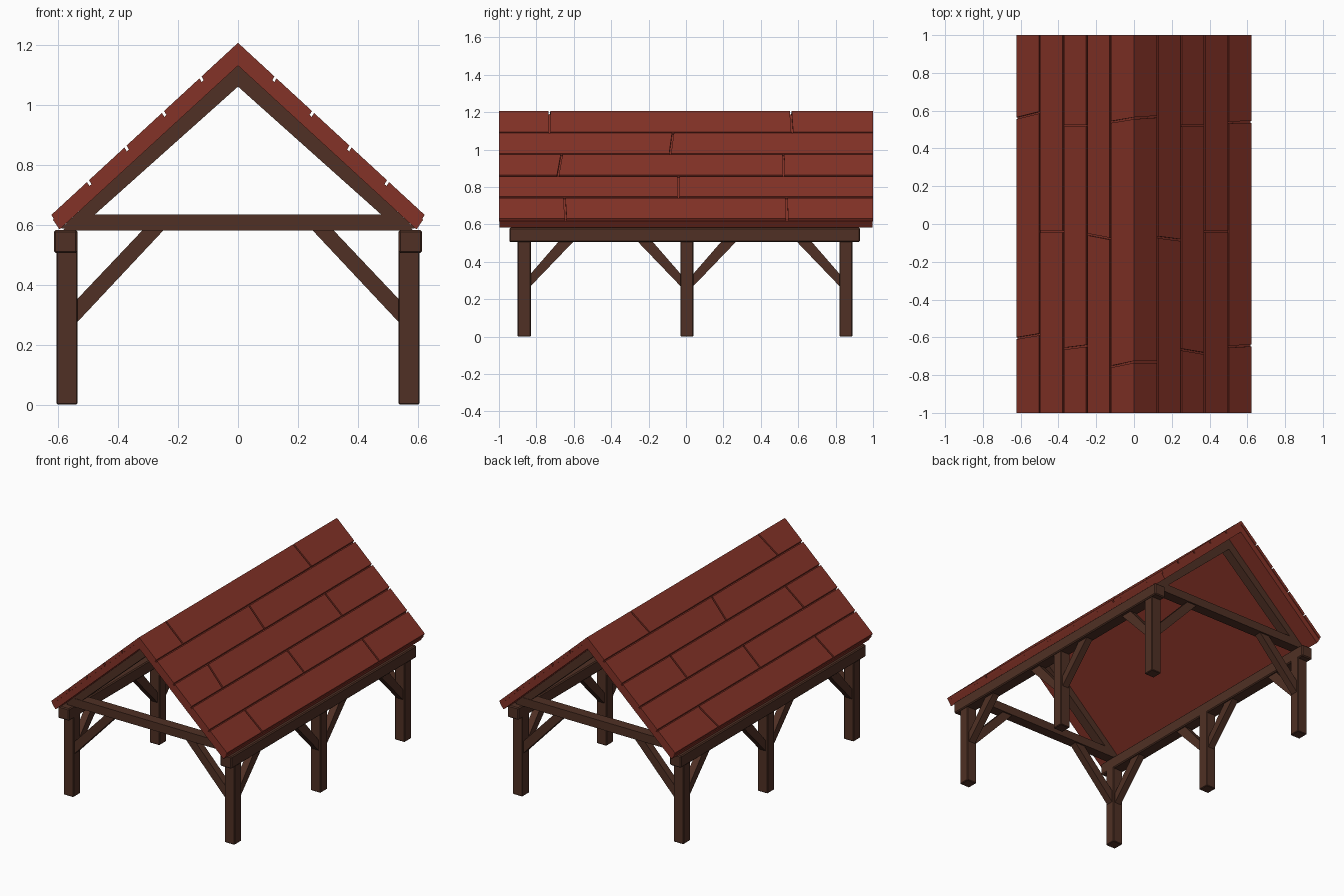
import bpy, bmesh

if "Cube" in bpy.data.objects:
    bpy.data.objects.remove(bpy.data.objects["Cube"])


def material(name, rgb):
    m = bpy.data.materials.new(name)
    m.diffuse_color = (*rgb, 1)
    m.use_nodes = True
    m.node_tree.nodes["Principled BSDF"].inputs["Base Color"].default_value = m.diffuse_color
    return m


WOOD = material("dark_wood", (0.08, 0.03, 0.018))
RED = material("red_boards", (0.23, 0.032, 0.02))


def solid(name, points, mat, bevel=0):
    """Convex flat-faced part through the given corner points."""
    bm = bmesh.new()
    for p in points:
        bm.verts.new(p)
    bmesh.ops.convex_hull(bm, input=bm.verts[:])
    bmesh.ops.dissolve_limit(bm, angle_limit=0.01, verts=bm.verts[:], edges=bm.edges[:])
    bmesh.ops.recalc_face_normals(bm, faces=bm.faces[:])
    me = bpy.data.meshes.new(name)
    bm.to_mesh(me)
    bm.free()
    me.materials.append(mat)
    ob = bpy.data.objects.new(name, me)
    bpy.context.collection.objects.link(ob)
    if bevel:
        mod = ob.modifiers.new("worn_edges", "BEVEL")
        mod.width = bevel
        mod.segments = 1
    return ob


def prism_y(name, xz, y0, y1, mat, bevel=0):
    return solid(name, [(x, y, z) for y in (y0, y1) for x, z in xz], mat, bevel)


def prism_x(name, yz, x0, x1, mat, bevel=0):
    return solid(name, [(x, y, z) for x in (x0, x1) for y, z in yz], mat, bevel)


def rect(a0, a1, b0, b1):
    return [(a0, b0), (a1, b0), (a1, b1), (a0, b1)]


POST_Y = (-0.865, 0.005, 0.855)
H = 0.035

for s, side in ((-1, "left"), (1, "right")):
    # posts
    for y in POST_Y:
        prism_y(f"{side}_post", rect(s * 0.535, s * 0.605, 0, 0.54), y - H, y + H, WOOD, 0.004)
    # wall plate along the post tops
    prism_y(f"{side}_wall_plate", rect(s * 0.535, s * 0.614, 0.505, 0.582),
            -0.945, 0.93, WOOD, 0.006)
    # braces from posts up to the wall plate
    for y, d in ((POST_Y[0], 1), (POST_Y[1], -1), (POST_Y[1], 1), (POST_Y[2], -1)):
        e = y + d * H
        prism_x(f"{side}_plate_brace",
                [(e - d * 0.01, 0.26), (e - d * 0.01, 0.325),
                 (e + d * 0.155, 0.515), (e + d * 0.235, 0.515)],
                s * 0.548, s * 0.592, WOOD)
    for y in (POST_Y[0], POST_Y[2]):
        # braces from posts up to the tie beam
        prism_y("tie_brace",
                [(s * 0.545, 0.265), (s * 0.545, 0.342), (s * 0.31, 0.59), (s * 0.24, 0.59)],
                y - 0.023, y + 0.023, WOOD)
        # gable rafters
        prism_y(f"{side}_rafter",
                [(0, 1.06), (0, 1.135), (s * 0.59, 0.588), (s * 0.535, 0.582)],
                y - 0.03, y + 0.03, WOOD)

# tie beams at both gable ends
for y in (POST_Y[0], POST_Y[2]):
    prism_y("tie_beam", [(-0.585, 0.58), (0.585, 0.58), (0.53, 0.634), (-0.53, 0.634)],
            y - 0.033, y + 0.033, WOOD)

# roof boards: (y at upper edge, y at lower edge) of each joint, per course
JOINTS = {
    -1: [[(-0.73, -0.755), (0.56, 0.54)], [(-0.078, -0.055)],
         [(-0.645, -0.66), (0.52, 0.52)], [(-0.04, -0.04)],
         [(-0.585, -0.605), (0.59, 0.56)]],
    1: [[(-0.73, -0.73), (0.56, 0.568)], [(-0.07, -0.085)],
        [(-0.665, -0.685), (0.52, 0.522)], [(-0.04, -0.04)],
        [(-0.65, -0.643), (0.538, 0.54)]],
}
EDGES = (0, 0.125, 0.25, 0.375, 0.5, 0.622)
GAP = 0.005

for s, side in ((-1, "left"), (1, "right")):
    # solid underlayer
    prism_y(f"{side}_roof_deck",
            [(0, 1.13), (0, 1.187), (s * 0.617, 0.616), (s * 0.595, 0.584)],
            -0.996, 0.996, RED)
    # staggered boards with narrow gaps
    for i, joints in enumerate(JOINTS[s]):
        x0 = EDGES[i] + (GAP * 0.7 if i else 0)
        x1 = EDGES[i + 1] - (GAP * 0.7 if i < 4 else 0)
        cuts = [(-1 - GAP, -1 - GAP)] + joints + [(1 + GAP, 1 + GAP)]
        for a, b in zip(cuts, cuts[1:]):
            pts = []
            for x, k in ((x0, 0), (x1, 1)):
                low = max(0, x - 0.01)
                for y in (a[k] + GAP, b[k] - GAP):
                    pts.append((s * x, y, 1.206 - 0.922 * x))
                    pts.append((s * low, y, 1.18 - 0.922 * low))
            solid(f"{side}_roof_board", pts, RED)
